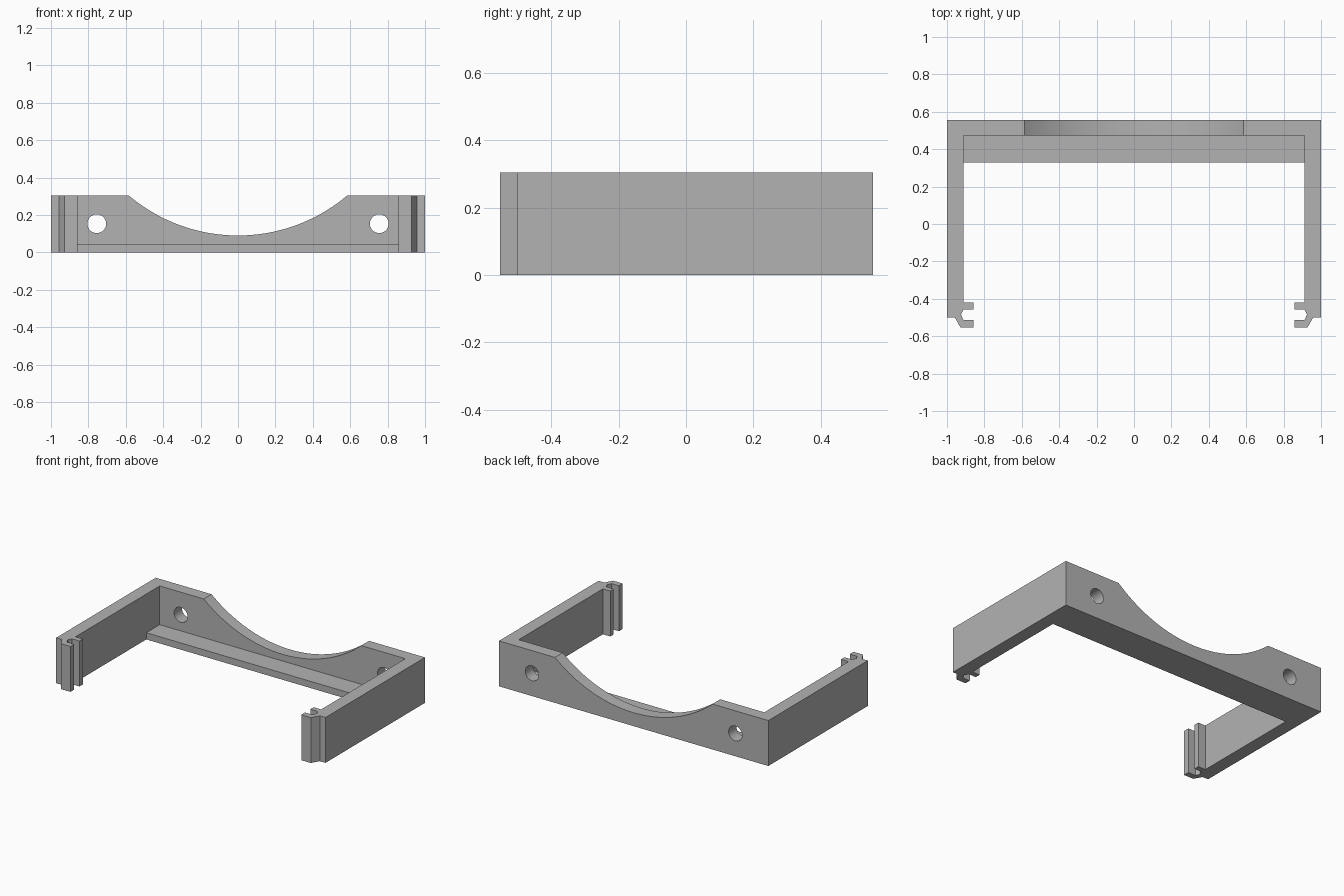
import bpy
import bmesh
import math
from mathutils import Matrix

cube = bpy.data.objects.get("Cube")
if cube:
    bpy.data.objects.remove(cube, do_unlink=True)

HEIGHT = 0.305
BACK = 0.555
INNER_BACK = 0.472
INNER_X = 0.912

grey = bpy.data.materials.new("plain grey")
grey.use_nodes = True
colour = (0.45, 0.45, 0.45, 1)
grey.diffuse_color = colour
grey.node_tree.nodes["Principled BSDF"].inputs["Base Color"].default_value = colour


def make_object(name, bm):
    bmesh.ops.recalc_face_normals(bm, faces=bm.faces)
    mesh = bpy.data.meshes.new(name)
    bm.to_mesh(mesh)
    bm.free()
    mesh.materials.append(grey)
    obj = bpy.data.objects.new(name, mesh)
    bpy.context.collection.objects.link(obj)
    return obj


def extrude_outline(name, outline, height):
    bm = bmesh.new()
    face = bm.faces.new([bm.verts.new((x, y, 0)) for x, y in outline])
    top = bmesh.ops.extrude_face_region(bm, geom=[face])["geom"]
    verts = [v for v in top if isinstance(v, bmesh.types.BMVert)]
    bmesh.ops.translate(bm, verts=verts, vec=(0, 0, height))
    return make_object(name, bm)


def cylinder_along_y(name, x, z, radius, sides):
    bm = bmesh.new()
    place = Matrix.Translation((x, BACK, z)) @ Matrix.Rotation(math.pi / 2, 4, "X")
    bmesh.ops.create_cone(bm, cap_ends=True, segments=sides, radius1=radius,
                          radius2=radius, depth=0.4, matrix=place)
    return make_object(name, bm)


def combine(target, tool, operation):
    mod = target.modifiers.new(tool.name, "BOOLEAN")
    mod.operation = operation
    mod.solver = "EXACT"
    mod.object = tool
    bpy.context.view_layer.objects.active = target
    bpy.ops.object.modifier_apply(modifier=mod.name)
    bpy.data.objects.remove(tool, do_unlink=True)


# U-shaped frame with a slotted clip at the end of each arm
half = [(1, BACK), (1, -0.5), (0.958, -0.5), (0.928, -0.553),
        (0.857, -0.553), (0.857, -0.513), (0.912, -0.513), (0.925, -0.484),
        (0.912, -0.457), (0.857, -0.457), (0.857, -0.421),
        (INNER_X, -0.421), (INNER_X, INNER_BACK)]
outline = half + [(-x, y) for x, y in reversed(half)]
frame = extrude_outline("bracket_frame", outline, HEIGHT)

# Low shelf along the inside of the back wall
x, front, rear = INNER_X + 0.03, 0.33, INNER_BACK + 0.03
shelf = extrude_outline("shelf", [(-x, front), (x, front), (x, rear), (-x, rear)], 0.045)
combine(frame, shelf, "UNION")

# Wide arc scooped from the back wall
half_width, low = 0.585, 0.09
sag = HEIGHT - low
radius = (half_width ** 2 + sag ** 2) / (2 * sag)
combine(frame, cylinder_along_y("arc_cutter", 0, low + radius, radius, 180), "DIFFERENCE")

# Screw holes
for side in (-1, 1):
    combine(frame, cylinder_along_y("hole_cutter", side * 0.755, 0.153, 0.05, 40), "DIFFERENCE")

bpy.ops.object.select_all(action="DESELECT")
frame.select_set(True)
bpy.context.view_layer.objects.active = frame
bpy.ops.object.shade_smooth_by_angle(angle=math.radians(25))
